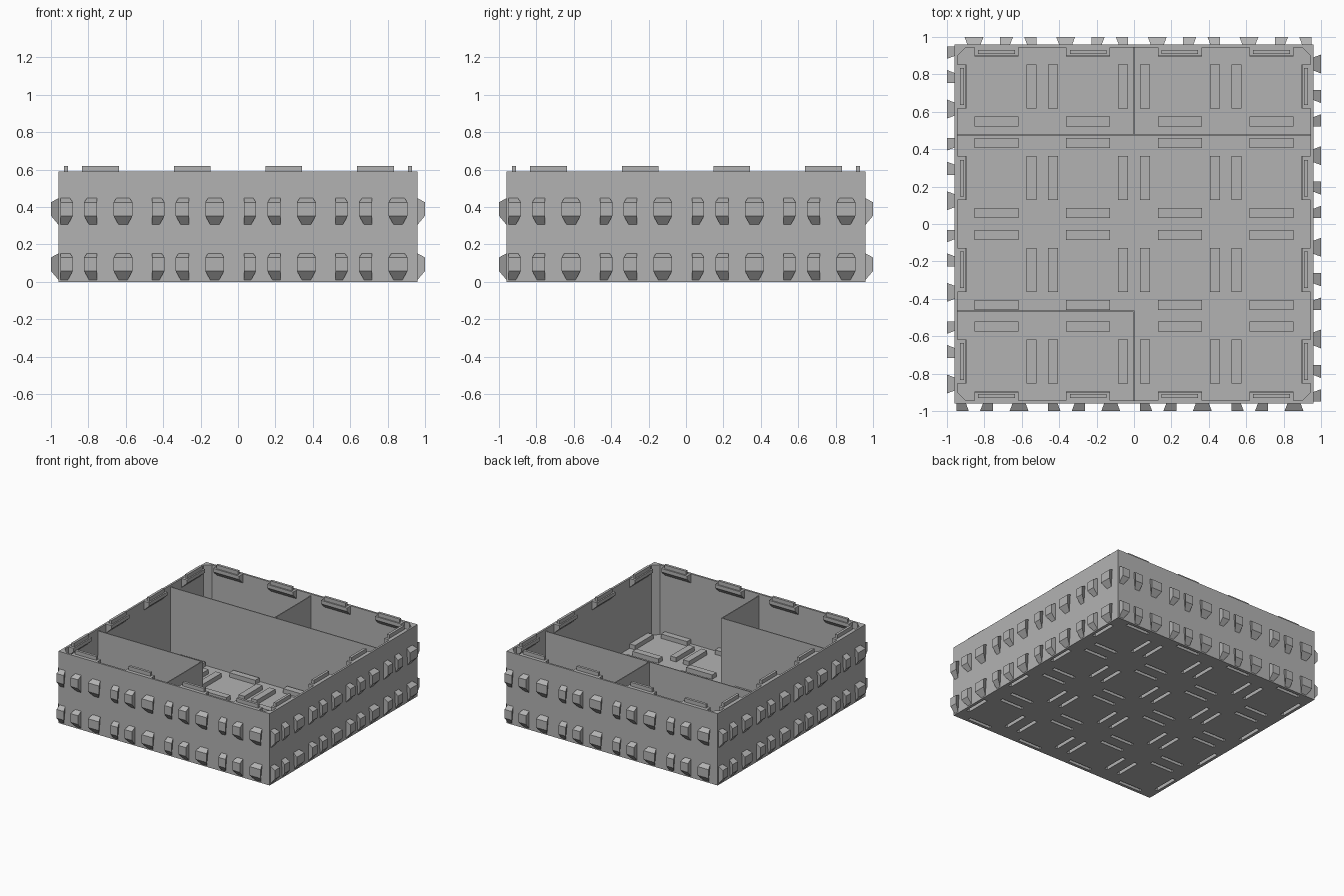
import bpy, bmesh
from mathutils import Matrix, Vector
from math import radians

if "Cube" in bpy.data.objects:
    bpy.data.objects.remove(bpy.data.objects["Cube"])

grey = bpy.data.materials.new("plain grey")
grey.use_nodes = True
colour = (0.45, 0.45, 0.45, 1)
grey.diffuse_color = colour
grey.node_tree.nodes["Principled BSDF"].inputs["Base Color"].default_value = colour

OUT, IN, H, FLOOR = 0.96, 0.944, 0.59, 0.016
PITCH = 0.49
CELLS = [(i - 1.5) * PITCH for i in range(4)]
TURNS = [Matrix.Rotation(radians(90 * i), 4, 'Z') for i in range(4)]


def finish(name, bm):
    bmesh.ops.recalc_face_normals(bm, faces=bm.faces)
    mesh = bpy.data.meshes.new(name)
    bm.to_mesh(mesh)
    bm.free()
    mesh.materials.append(grey)
    obj = bpy.data.objects.new(name, mesh)
    bpy.context.scene.collection.objects.link(obj)
    return obj


def box(bm, x, y, z, turn=Matrix()):
    """Add a box from (low, high) ranges."""
    size = [b - a for a, b in (x, y, z)]
    mid = [(a + b) / 2 for a, b in (x, y, z)]
    m = turn @ Matrix.Translation(mid) @ Matrix.Diagonal(size + [1])
    bmesh.ops.create_cube(bm, size=1, matrix=m)


def loft(bm, loop_a, loop_b, turn=Matrix()):
    """Join two loops of equal length into a closed solid."""
    a = [bm.verts.new(turn @ Vector(p)) for p in loop_a]
    b = [bm.verts.new(turn @ Vector(p)) for p in loop_b]
    bm.faces.new(a)
    bm.faces.new(b[::-1])
    for i in range(len(a)):
        j = (i + 1) % len(a)
        bm.faces.new((a[i], b[i], b[j], a[j]))


def combine(target, tool, operation):
    mod = target.modifiers.new(operation.lower(), 'BOOLEAN')
    mod.operation, mod.solver, mod.object = operation, 'EXACT', tool
    tool.hide_render = True
    bpy.context.view_layer.objects.active = target
    bpy.ops.object.modifier_apply(modifier=mod.name)
    bpy.data.objects.remove(tool)


def slot_grid(half_len, half_wid, z):
    """Paired bars beside every cell boundary, plus a row along each wall."""
    bm = bmesh.new()
    offsets = [b * PITCH + s * 0.058 for b in (-1, 0, 1) for s in (-1, 1)]
    for turn in TURNS[:2]:
        for c in CELLS:
            for o in offsets + [-0.921, 0.921]:
                box(bm, (c - half_len, c + half_len), (o - half_wid, o + half_wid), z, turn)
    return bm


# Tray: a block hollowed by a corner-chamfered cavity
bm = bmesh.new()
box(bm, (-OUT, OUT), (-OUT, OUT), (0, H))
tray = finish("tray", bm)

bm = bmesh.new()
k = IN - 0.046
corner = [(IN, -k), (IN, k)]
ring = [t @ Vector((x, y, 0)) for t in TURNS for x, y in corner]
loft(bm, [(p.x, p.y, FLOOR) for p in ring], [(p.x, p.y, H + 0.1) for p in ring])
combine(tray, finish("cavity_cutter", bm), 'DIFFERENCE')

# Raised floor ribs, each hollow below to take a tab of another tray
combine(tray, finish("floor_ribs", slot_grid(0.118, 0.0265, (0.008, 0.052))), 'UNION')
combine(tray, finish("slot_cutter", slot_grid(0.105, 0.0145, (-0.02, 0.036))), 'DIFFERENCE')

# Rim ledges with sloped undersides, and the tabs that stand on them
ledges, tabs = bmesh.new(), bmesh.new()
section = [(-0.95, H - 0.001), (-0.897, H - 0.001), (-0.897, 0.56), (-0.95, 0.51)]
for turn in TURNS:
    for c in CELLS:
        loft(ledges, [(c - 0.118, y, z) for y, z in section],
             [(c + 0.118, y, z) for y, z in section], turn)
        box(tabs, (c - 0.098, c + 0.098), (-0.929, -0.908), (H - 0.01, 0.62), turn)
finish("rim_ledges", ledges)
finish("rim_tabs", tabs)

# Inner dividers
bm = bmesh.new()
T, TOP = 0.004, 0.575
DEPTH = (0.01, TOP)
box(bm, (-0.95, 0.95), (0.475 - T, 0.475 + T), DEPTH)
box(bm, (-T, T), (0.475, 0.95), DEPTH)
box(bm, (-0.95, T), (-0.467 - T, -0.467 + T), DEPTH)
box(bm, (-T, T), (-0.95, -0.467), DEPTH)
finish("dividers", bm)

# Dovetail side connectors: one full stud and two half studs per cell
bm = bmesh.new()
# left edge, right edge, undercut on the left, undercut on the right
studs = [(-0.214, -0.148, 0, 1), (-0.088, -0.018, 1, 0), (0.070, 0.171, 1, 1)]
for turn in TURNS:
    for c in CELLS:
        for left, right, ul, ur in studs:
            for z in (0.008, 0.303):
                l, r = c + left, c + right
                wide = [(l, -1, z + 0.05), (r, -1, z + 0.05),
                        (r, -1, z + 0.122), (l, -1, z + 0.122)]
                low, high, back = 0.028, 0.016, -OUT + 0.002
                narrow = [(l + ul * low, back, z), (r - ur * low, back, z),
                          (r - ur * high, back, z + 0.145), (l + ul * high, back, z + 0.145)]
                loft(bm, wide, narrow, turn)
finish("side_connectors", bm)
